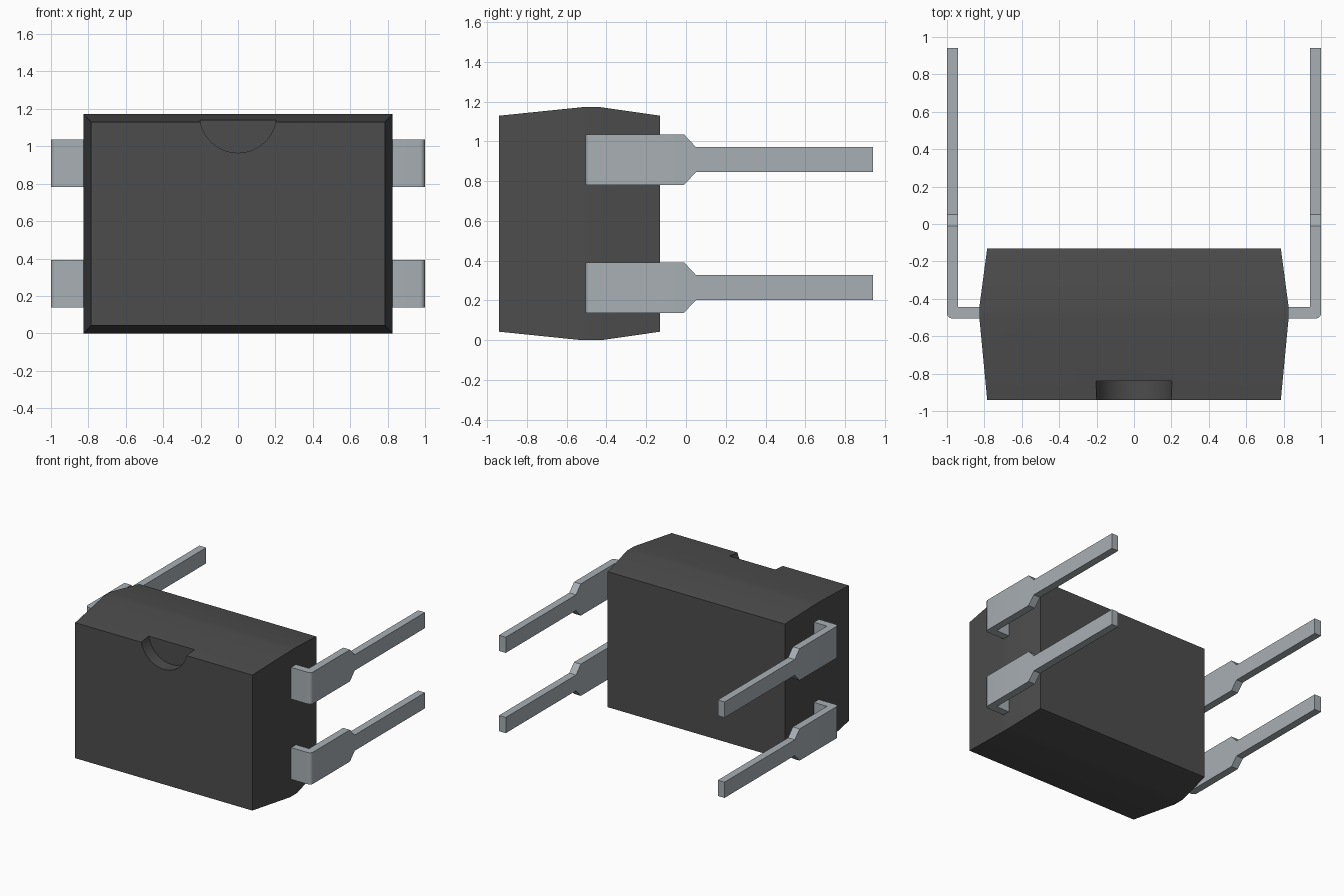
import bpy, bmesh, math
from mathutils import Matrix

cube = bpy.data.objects.get("Cube")
if cube:
    bpy.data.objects.remove(cube, do_unlink=True)


def material(name, rgb, rough):
    m = bpy.data.materials.new(name)
    m.use_nodes = True
    col = (*rgb, 1.0)
    m.diffuse_color = col
    bsdf = m.node_tree.nodes["Principled BSDF"]
    bsdf.inputs["Base Color"].default_value = col
    bsdf.inputs["Roughness"].default_value = rough
    return m


BLACK = material("black plastic", (0.073, 0.073, 0.073), 0.6)
METAL = material("grey metal", (0.39, 0.43, 0.455), 0.4)


def loft(bm, rings):
    """Skin a list of four-point rings and cap both ends."""
    loops = [[bm.verts.new(p) for p in ring] for ring in rings]
    for a, b in zip(loops, loops[1:]):
        for i in range(4):
            j = (i + 1) % 4
            bm.faces.new((a[i], a[j], b[j], b[i]))
    bm.faces.new(loops[0])
    bm.faces.new(loops[-1])
    bmesh.ops.recalc_face_normals(bm, faces=bm.faces)


def make_object(name, bm, mat):
    mesh = bpy.data.meshes.new(name)
    bm.to_mesh(mesh)
    bm.free()
    mesh.materials.append(mat)
    obj = bpy.data.objects.new(name, mesh)
    bpy.context.collection.objects.link(obj)
    return obj


def activate(obj):
    bpy.ops.object.select_all(action='DESELECT')
    obj.select_set(True)
    bpy.context.view_layer.objects.active = obj


def smooth(obj):
    activate(obj)
    bpy.ops.object.shade_smooth_by_angle(angle=math.radians(30))


# Moulded body: widest at the seam, tapering to the front and back faces
MID_Z = 0.586
stations = [(-0.94, 0.785, 0.543), (-0.52, 0.825, 0.586),
            (-0.43, 0.825, 0.586), (-0.13, 0.785, 0.543)]
bm = bmesh.new()
loft(bm, [[(sx * hx, y, MID_Z + sz * hz)
           for sx, sz in ((-1, -1), (1, -1), (1, 1), (-1, 1))]
          for y, hx, hz in stations])
body = make_object("body", bm, BLACK)

# Half-round orientation notch cut into the upper edge of the front face
bm = bmesh.new()
bmesh.ops.create_cone(bm, cap_ends=True, segments=64, radius1=0.205, radius2=0.205, depth=0.2,
                      matrix=Matrix.Translation((0, -0.94, 1.17)) @ Matrix.Rotation(math.pi / 2, 4, 'X'))
cutter = make_object("notch_cutter", bm, BLACK)
cutter.hide_render = True
cut = body.modifiers.new("notch", 'BOOLEAN')
cut.operation = 'DIFFERENCE'
cut.solver = 'EXACT'
cut.object = cutter
activate(body)
bpy.ops.object.modifier_apply(modifier=cut.name)
bpy.data.objects.remove(cutter, do_unlink=True)
smooth(body)


# Bent leads: (outer x, y), (inner x, y), half height
LEAD = [((0.78, -0.505), (0.78, -0.443), 0.127),
        ((1.0, -0.505), (0.94, -0.443), 0.127),
        ((1.0, -0.01), (0.94, -0.01), 0.127),
        ((1.0, 0.05), (0.94, 0.05), 0.063),
        ((1.0, 0.94), (0.94, 0.94), 0.063)]


def make_lead(name, side, z):
    bm = bmesh.new()
    loft(bm, [[(side * o[0], o[1], z - h), (side * o[0], o[1], z + h),
               (side * i[0], i[1], z + h), (side * i[0], i[1], z - h)]
              for o, i, h in LEAD])
    # round the outside of the bend
    corner = [e for e in bm.edges
              if all(abs(v.co.x) > 0.99 and v.co.y < -0.5 for v in e.verts)]
    bmesh.ops.bevel(bm, geom=corner, offset=0.028, segments=6,
                    profile=0.5, affect='EDGES')
    smooth(make_object(name, bm, METAL))


for side, side_name in ((1, "left"), (-1, "right")):
    for z, level in ((0.265, "lower"), (0.908, "upper")):
        make_lead(f"{level}_{side_name}_lead", side, z)
